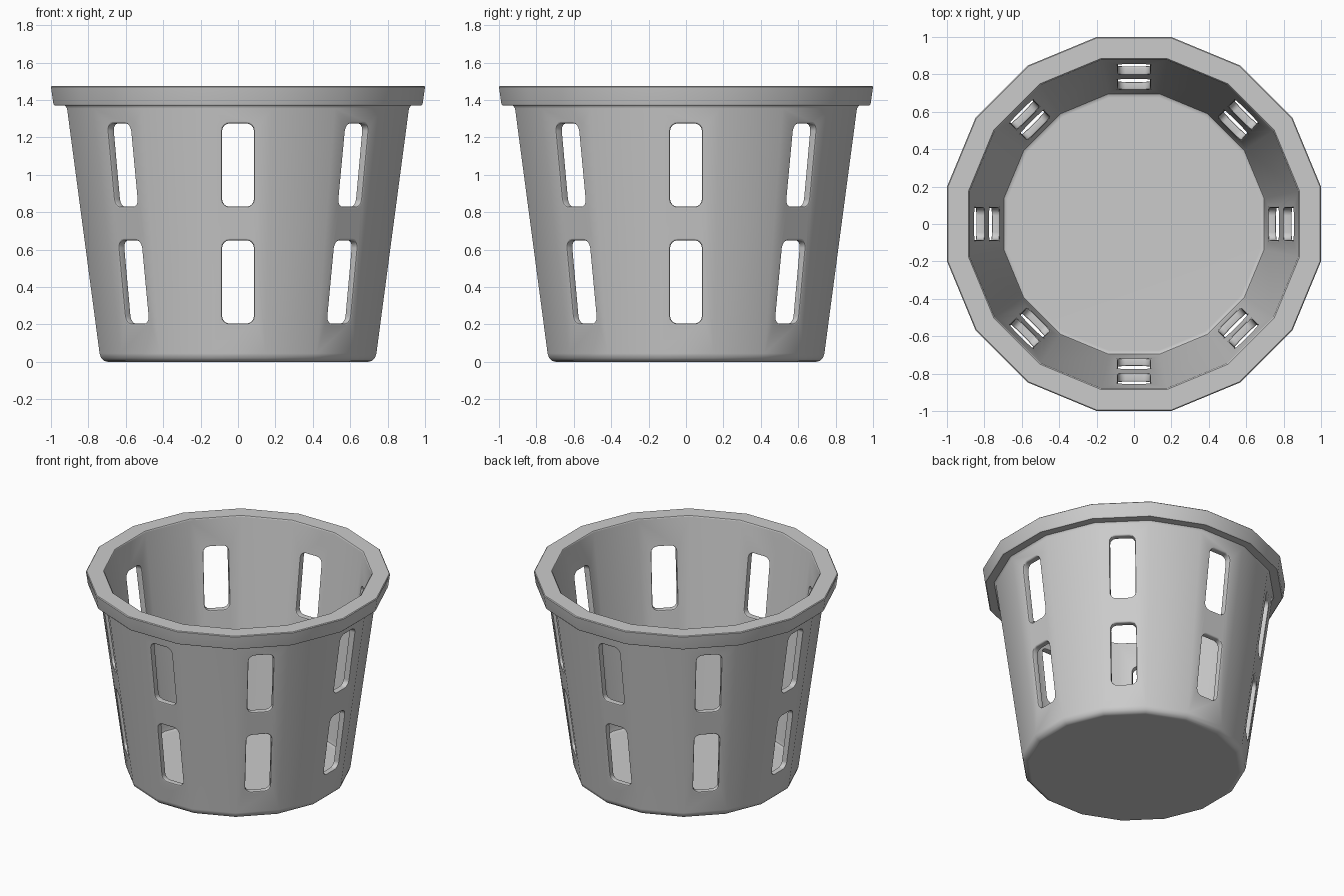
import bpy, bmesh, math
from mathutils import Matrix

SIDES = 16
STEP = 2 * math.pi / SIDES
TO_CORNER = 1 / math.cos(STEP / 2)   # flat-side distance to corner radius

if "Cube" in bpy.data.objects:
    bpy.data.objects.remove(bpy.data.objects["Cube"], do_unlink=True)

grey = bpy.data.materials.new("grey plastic")
grey.use_nodes = True
colour = (0.6, 0.6, 0.6, 1)
grey.diffuse_color = colour
grey.node_tree.nodes["Principled BSDF"].inputs["Base Color"].default_value = colour


def make_object(name, bm):
    bmesh.ops.recalc_face_normals(bm, faces=bm.faces)
    mesh = bpy.data.meshes.new(name)
    bm.to_mesh(mesh)
    bm.free()
    mesh.materials.append(grey)
    obj = bpy.data.objects.new(name, mesh)
    bpy.context.collection.objects.link(obj)
    return obj


def lathe(name, profile):
    """Faceted solid from (flat distance, height) points, capped at both ends."""
    bm = bmesh.new()
    rings = []
    for dist, z in profile:
        r = dist * TO_CORNER
        rings.append([bm.verts.new((r * math.cos((i + 0.5) * STEP),
                                    r * math.sin((i + 0.5) * STEP), z))
                      for i in range(SIDES)])
    for low, high in zip(rings, rings[1:]):
        for i in range(SIDES):
            j = (i + 1) % SIDES
            bm.faces.new((low[i], low[j], high[j], high[i]))
    bm.faces.new(rings[0])
    bm.faces.new(rings[-1])
    return make_object(name, bm)


# Basket: rounded foot, tapered wall, overhanging rim, inside wall and floor
basket = lathe("basket", [
    (0.695, 0.0), (0.715, 0.005), (0.732, 0.02), (0.74, 0.045),
    (0.914, 1.355), (0.925, 1.37), (0.98, 1.37), (0.987, 1.378),
    (1.0, 1.47), (0.995, 1.475), (0.885, 1.475), (0.878, 1.468),
    (0.702, 0.085), (0.695, 0.06), (0.675, 0.05),
])

# Slot cutters: rounded upright boxes, two rows of eight
WIDTH, HEIGHT, CORNER = 0.17, 0.445, 0.04
bm = bmesh.new()
for turn in range(8):
    for z in (0.427, 1.052):
        geom = bmesh.ops.create_cube(bm, size=1, matrix=Matrix.Rotation(turn * math.pi / 4, 4, "Z")
                                     @ Matrix.Translation((0.8, 0, z))
                                     @ Matrix.Diagonal((0.4, WIDTH, HEIGHT, 1)))
        out = (math.cos(turn * math.pi / 4), math.sin(turn * math.pi / 4))
        edges = {e for v in geom["verts"] for e in v.link_edges}
        radial = []
        for e in edges:
            d = (e.verts[1].co - e.verts[0].co).normalized()
            if abs(d.x * out[0] + d.y * out[1]) > 0.9:
                radial.append(e)
        bmesh.ops.bevel(bm, geom=radial, offset=CORNER, segments=4,
                        profile=0.5, affect="EDGES")
cutter = make_object("slot_cutter", bm)
cutter.hide_render = True
cutter.hide_set(True)

cut = basket.modifiers.new("slots", "BOOLEAN")
cut.operation = "DIFFERENCE"
cut.solver = "EXACT"
cut.object = cutter

# Soften the slot edges
soft = basket.modifiers.new("soft slot edges", "BEVEL")
soft.width = 0.01
soft.segments = 2
soft.limit_method = "ANGLE"
soft.angle_limit = math.radians(65)

bpy.context.view_layer.objects.active = basket
basket.select_set(True)
for name in ("slots", "soft slot edges"):
    bpy.ops.object.modifier_apply(modifier=name)
bpy.data.objects.remove(cutter, do_unlink=True)

bpy.ops.object.shade_smooth_by_angle(angle=math.radians(40))
weighted = basket.modifiers.new("even shading", "WEIGHTED_NORMAL")
weighted.keep_sharp = True
weighted.weight = 50
